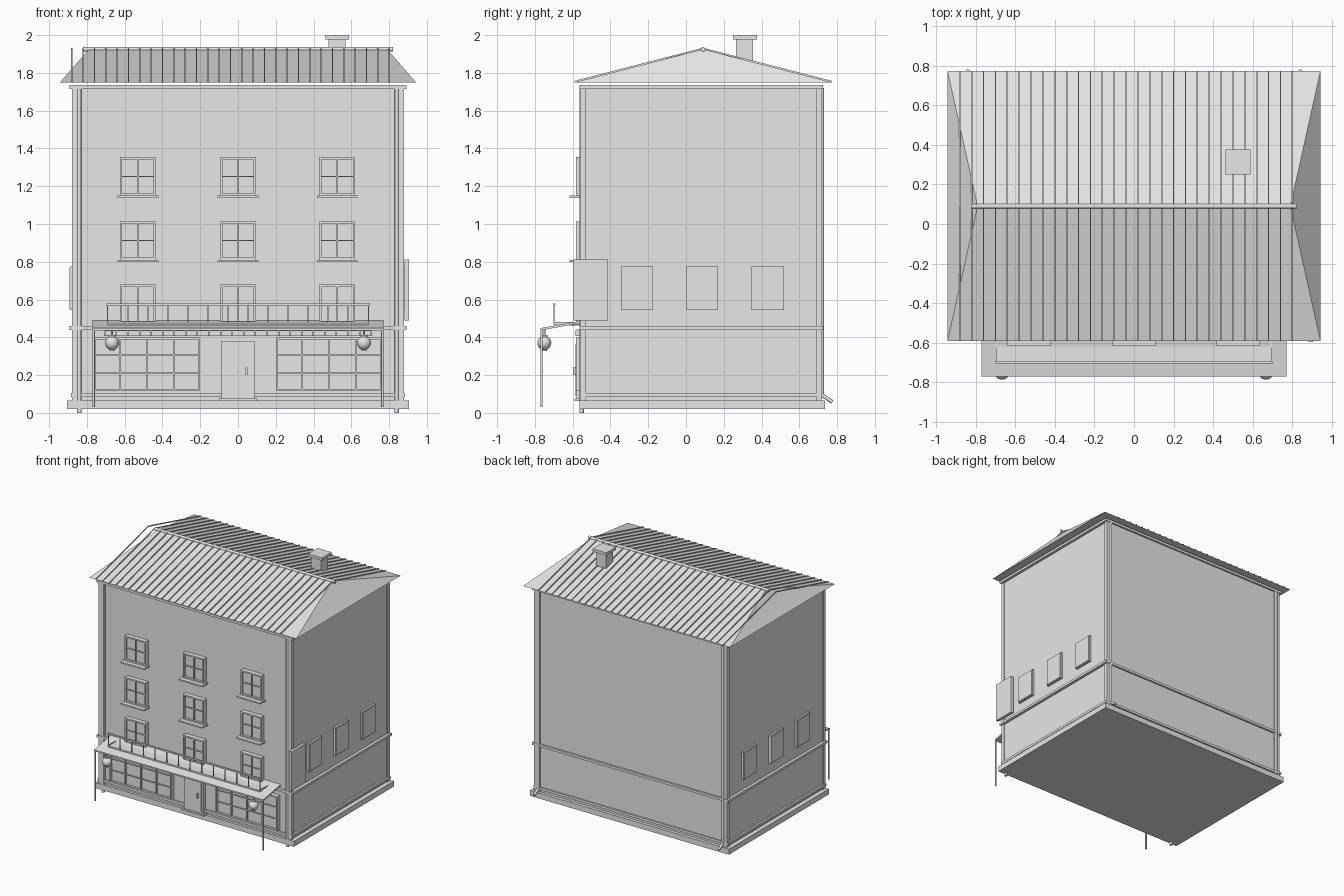
import bpy, bmesh, math
from mathutils import Vector

if "Cube" in bpy.data.objects:
    bpy.data.objects.remove(bpy.data.objects["Cube"], do_unlink=True)

plaster = bpy.data.materials.new("light_grey")
plaster.use_nodes = True
plaster.diffuse_color = (0.8, 0.8, 0.8, 1)
plaster.node_tree.nodes["Principled BSDF"].inputs["Base Color"].default_value = (0.8, 0.8, 0.8, 1)


def finish(name, bm, smooth=False):
    """Turn a bmesh into a named object with the shared material."""
    bmesh.ops.recalc_face_normals(bm, faces=bm.faces)
    for f in bm.faces:
        f.smooth = smooth and len(f.verts) <= 4
    mesh = bpy.data.meshes.new(name)
    bm.to_mesh(mesh)
    bm.free()
    mesh.materials.append(plaster)
    ob = bpy.data.objects.new(name, mesh)
    bpy.context.scene.collection.objects.link(ob)
    return ob


def add_box(bm, x, y, z):
    """Box between the (low, high) pairs on each axis."""
    verts = bmesh.ops.create_cube(bm, size=1)["verts"]
    for v in verts:
        v.co = [lo + (hi - lo) * (c + 0.5) for c, (lo, hi) in zip(v.co, (x, y, z))]


def box(name, x, y, z):
    bm = bmesh.new()
    add_box(bm, x, y, z)
    return finish(name, bm)


def add_prism(bm, profile, x0, x1):
    """Extrude a y-z profile along x."""
    face = bm.faces.new([bm.verts.new((x0, y, z)) for y, z in profile])
    new = bmesh.ops.extrude_face_region(bm, geom=[face])["geom"]
    bmesh.ops.translate(bm, vec=(x1 - x0, 0, 0),
                        verts=[g for g in new if isinstance(g, bmesh.types.BMVert)])


def rod(name, points, radius):
    """Round rod through a few points."""
    bm = bmesh.new()
    for a, b in zip(points, points[1:]):
        a, b = Vector(a), Vector(b)
        made = bmesh.ops.create_cone(bm, cap_ends=True, segments=12, radius1=radius,
                                     radius2=radius, depth=(b - a).length)["verts"]
        turn = Vector((0, 0, 1)).rotation_difference(b - a)
        for v in made:
            v.co = turn @ v.co + (a + b) / 2
    return finish(name, bm, True)


def around(c, half):
    return (c - half, c + half)


# Main body, plinth and horizontal bands
box("walls", (-0.87, 0.87), (-0.545, 0.71), (0.06, 1.73))
box("plinth", (-0.905, 0.905), (-0.565, 0.735), (0.02, 0.065))
box("lower_band", (-0.885, 0.885), (-0.56, 0.72), (0.085, 0.105))
box("middle_band", (-0.893, 0.893), (-0.565, 0.725), (0.44, 0.46))
box("cornice", (-0.893, 0.893), (-0.565, 0.725), (1.715, 1.735))

# Corner boards and downpipes
for s, side in ((1, "left"), (-1, "right")):
    for y, end in (((-0.56, -0.53), "front"), ((0.69, 0.72), "back")):
        box(f"{side}_{end}_corner_board", around(s * 0.852, 0.026), y, (0.06, 1.72))
    rod(f"{side}_front_downpipe", [(s * 0.84, -0.553, 0), (s * 0.84, -0.553, 1.72)], 0.012)
    rod(f"{side}_back_downpipe", [(s * 0.84, 0.775, 0.058), (s * 0.84, 0.72, 0.095),
                                  (s * 0.84, 0.72, 1.72)], 0.01)

# Hipped roof with flat underside
EAVE, RIDGE, RIDGE_Y = 1.75, 1.925, 0.09
FRONT, BACK = -0.59, 0.772
bm = bmesh.new()
eaves = [bm.verts.new(p + (EAVE,)) for p in
         ((-0.942, FRONT), (0.942, FRONT), (0.942, BACK), (-0.942, BACK))]
ends = [bm.verts.new((x, RIDGE_Y, RIDGE)) for x in (-0.79, 0.79)]
a, b, c, d = eaves
l, r = ends
for f in ((a, b, r, l), (b, c, r), (c, d, l, r), (d, a, l), (d, c, b, a)):
    bm.faces.new(f)
finish("roof", bm)

# Standing seams over both slopes
bm = bmesh.new()
seam = [(FRONT, EAVE), (RIDGE_Y, RIDGE), (BACK, EAVE)]
seam += [(y, z + 0.008) for y, z in reversed(seam)]
for i in range(29):
    x = -0.88 + 0.06 * i
    add_prism(bm, seam, x - 0.003, x + 0.003)
finish("roof_seams", bm)
rod("ridge_cap", [(-0.82, RIDGE_Y, RIDGE), (0.82, RIDGE_Y, RIDGE)], 0.012)

# Chimney
box("chimney", (0.48, 0.57), (0.265, 0.355), (1.8, 1.98))
box("chimney_cap", (0.462, 0.588), (0.25, 0.376), (1.977, 2.0))


def window(name, cx, z0, z1, half, cols, rows, bar, sill):
    """Framed front window with evenly spaced glazing bars."""
    bm = bmesh.new()
    add_box(bm, around(cx, half), (-0.565, -0.54), (z0, z1))
    front = (-0.582, -0.56)
    for s in (-1, 1):
        add_box(bm, around(cx + s * (half - bar), bar), front, (z0, z1))
    for z in (z0 + bar, z1 - bar):
        add_box(bm, around(cx, half), front, around(z, bar))
    for i in range(1, cols):
        add_box(bm, around(cx - half + 2 * half * i / cols, bar * 0.6), (-0.578, -0.56), (z0, z1))
    for i in range(1, rows):
        add_box(bm, around(cx, half), (-0.574, -0.56), around(z0 + (z1 - z0) * i / rows, bar * 0.5))
    if sill:
        add_box(bm, around(cx, half + 0.013), (-0.617, -0.54), (z0 - 0.012, z0))
    finish(name, bm)


# Upper windows on three floors
for floor, z in enumerate((0.475, 0.81, 1.15)):
    for col, x in enumerate((-0.53, 0, 0.525)):
        window(f"window_{floor + 1}_{col + 1}", x, z, z + 0.204, 0.095, 2, 2, 0.006, True)

# Shop windows, door and step
for s, side in ((1, "left"), (-1, "right")):
    window(f"{side}_shop_window", s * 0.482, 0.115, 0.4, 0.282, 4, 3, 0.006, False)
box("door", (-0.087, 0.087), (-0.58, -0.54), (0.075, 0.38))
box("door_panel", (-0.072, 0.072), (-0.585, -0.57), (0.09, 0.365))
box("door_handle", (0.04, 0.05), (-0.597, -0.58), (0.2, 0.24))
box("door_step", (-0.1, 0.1), (-0.59, -0.54), (0.063, 0.077))

# Side panels on both walls, and the blank sign board
for s, side in ((1, "left"), (-1, "right")):
    for i, y in enumerate((-0.26, 0.085, 0.433)):
        bm = bmesh.new()
        x = sorted((s * 0.86, s * 0.886))
        add_box(bm, x, around(y, 0.085), (0.545, 0.775))
        add_box(bm, sorted((s * 0.86, s * 0.892)), around(y, 0.079), (0.551, 0.769))
        finish(f"{side}_side_window_{i + 1}", bm)
box("sign_board", (0.882, 0.905), (-0.595, -0.412), (0.488, 0.812))

# Sloped canopy with slatted valance on the wall
bm = bmesh.new()
add_prism(bm, [(-0.77, 0.437), (-0.54, 0.478), (-0.54, 0.49), (-0.77, 0.449)], -0.77, 0.77)
finish("canopy", bm)
bm = bmesh.new()
add_box(bm, (-0.71, 0.71), (-0.58, -0.55), (0.433, 0.441))
add_box(bm, (-0.71, 0.71), (-0.57, -0.54), (0.408, 0.44))
for i in range(24):
    add_box(bm, around(-0.705 + 1.41 * i / 23, 0.004), (-0.585, -0.55), (0.408, 0.44))
finish("valance", bm)

# Balcony deck and railing
box("balcony_deck", (-0.69, 0.69), (-0.7, -0.54), (0.464, 0.476))
bm = bmesh.new()
add_box(bm, (-0.7, 0.7), (-0.704, -0.692), (0.568, 0.58))
for i in range(14):
    add_box(bm, around(-0.69 + 1.38 * i / 13, 0.003), (-0.701, -0.695), (0.47, 0.57))
for s in (-1, 1):
    add_box(bm, around(s * 0.69, 0.004), (-0.7, -0.56), (0.474, 0.482))
finish("balcony_railing", bm)

# Canopy posts and round lanterns
for s, side in ((1, "left"), (-1, "right")):
    rod(f"{side}_canopy_post", [(s * 0.764, -0.765, 0.03), (s * 0.764, -0.765, 0.445)], 0.006)
    rod(f"{side}_lantern_hook", [(s * 0.667, -0.75, 0.4), (s * 0.667, -0.75, 0.445)], 0.005)
    rod(f"{side}_lantern_cap", [(s * 0.667, -0.75, 0.403), (s * 0.667, -0.75, 0.412)], 0.018)
    rod(f"{side}_lantern_base", [(s * 0.667, -0.75, 0.328), (s * 0.667, -0.75, 0.337)], 0.014)
    bm = bmesh.new()
    bmesh.ops.create_uvsphere(bm, u_segments=20, v_segments=12, radius=0.037)
    bmesh.ops.translate(bm, vec=(s * 0.667, -0.75, 0.37), verts=bm.verts)
    finish(f"{side}_lantern", bm, True)
